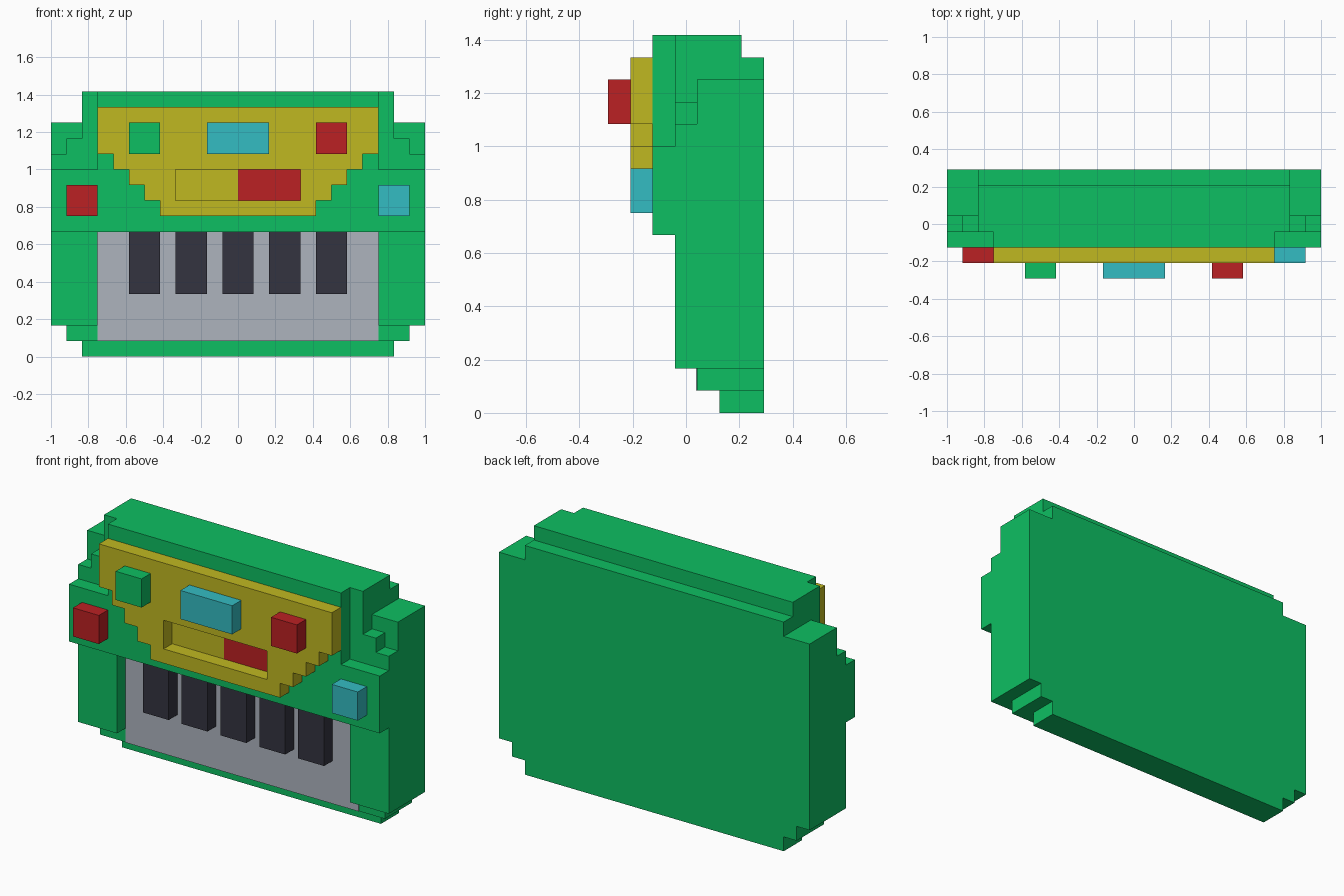
import bpy
import bmesh

cube = bpy.data.objects.get("Cube")
if cube:
    bpy.data.objects.remove(cube, do_unlink=True)

U = 1 / 12          # one block
Y0 = -3.5           # foremost block layer


def material(name, rgb):
    lin = [((c / 255 + 0.055) / 1.055) ** 2.4 for c in rgb] + [1]
    m = bpy.data.materials.new(name)
    m.use_nodes = True
    m.diffuse_color = lin
    bsdf = next(n for n in m.node_tree.nodes if n.type == 'BSDF_PRINCIPLED')
    bsdf.inputs["Base Color"].default_value = lin
    return m


GREEN = material("green", (13, 191, 98))
YELLOW = material("mustard yellow", (192, 184, 33))
GREY = material("light grey", (174, 180, 190))
DARK = material("dark slate", (52, 52, 64))
RED = material("red", (187, 33, 35))
BLUE = material("turquoise", (52, 188, 194))


def prism(name, outline, y0, y1, mat, mirror=False):
    """Extrude an (x, z) outline from layer y0 back to layer y1."""
    bm = bmesh.new()
    front = [bm.verts.new((x * U, (Y0 + y0) * U, z * U)) for x, z in outline]
    face = bm.faces.new(front)
    ext = bmesh.ops.extrude_face_region(bm, geom=[face], use_keep_orig=True)
    back = [v for v in ext["geom"] if isinstance(v, bmesh.types.BMVert)]
    bmesh.ops.translate(bm, verts=back, vec=(0, (y1 - y0) * U, 0))
    bmesh.ops.recalc_face_normals(bm, faces=bm.faces)
    if mirror:  # open the seam so both halves weld
        seam = [f for f in bm.faces if all(abs(v.co.x) < 1e-5 for v in f.verts)]
        bmesh.ops.delete(bm, geom=seam, context='FACES_ONLY')
    me = bpy.data.meshes.new(name)
    bm.to_mesh(me)
    bm.free()
    me.materials.append(mat)
    ob = bpy.data.objects.new(name, me)
    bpy.context.collection.objects.link(ob)
    if mirror:
        ob.modifiers.new("Mirror", 'MIRROR').use_axis[0] = True
    return ob


def box(name, x0, x1, z0, z1, y0, y1, mat):
    return prism(name, [(x0, z0), (x1, z0), (x1, z1), (x0, z1)], y0, y1, mat)


# Casing: stepped slabs from back to front, half outlines mirrored
low = [(0, 0), (10, 0), (10, 1), (11, 1), (11, 2), (12, 2), (12, 15), (10, 15)]
slabs = {
    "casing_back": (6, 7, low + [(10, 16), (0, 16)]),
    "casing_rear_core": (5, 6, low + [(10, 17), (0, 17)]),
    "casing_core": (4, 5, [(0, 1)] + low[3:] + [(10, 17), (0, 17)]),
    "casing_side_frame": (3, 4, [(0, 8), (9, 8), (9, 2), (12, 2), (12, 13), (11, 13),
                                 (11, 14), (10, 14), (10, 17), (0, 17)]),
    "casing_front": (2, 3, [(0, 8), (12, 8), (12, 12), (9, 12), (9, 17), (0, 17)]),
}
for name, (y0, y1, outline) in slabs.items():
    prism(name, outline, y0, y1, GREEN, mirror=True)

# Control panel with stepped lower edge and a slot window
prism("control_panel", [(0, 16), (0, 12), (4, 12), (4, 10), (0, 10), (0, 9), (5, 9),
                        (5, 10), (6, 10), (6, 11), (7, 11), (7, 12), (8, 12),
                        (8, 13), (9, 13), (9, 16)], 1, 2, YELLOW, mirror=True)
box("slot_floor_right", -4, 0, 10, 12, 1.95, 2, YELLOW)
box("slot_floor_left", 0, 4, 10, 12, 1.95, 2, RED)

# Keyboard
box("key_bed", -9, 9, 1, 8, 3.95, 4, GREY)
for i in range(5):
    x = -7 + 3 * i
    box(f"dark_key_{i + 1}", x, x + 2, 4, 8, 3, 4, DARK)

# Buttons on the panel and on the casing shoulders
box("panel_button_right", -7, -5, 13, 15, 0, 1, GREEN)
box("panel_button_middle", -2, 2, 13, 15, 0, 1, BLUE)
box("panel_button_left", 5, 7, 13, 15, 0, 1, RED)
box("casing_button_right", -11, -9, 9, 11, 1, 2, RED)
box("casing_button_left", 9, 11, 9, 11, 1, 2, BLUE)
